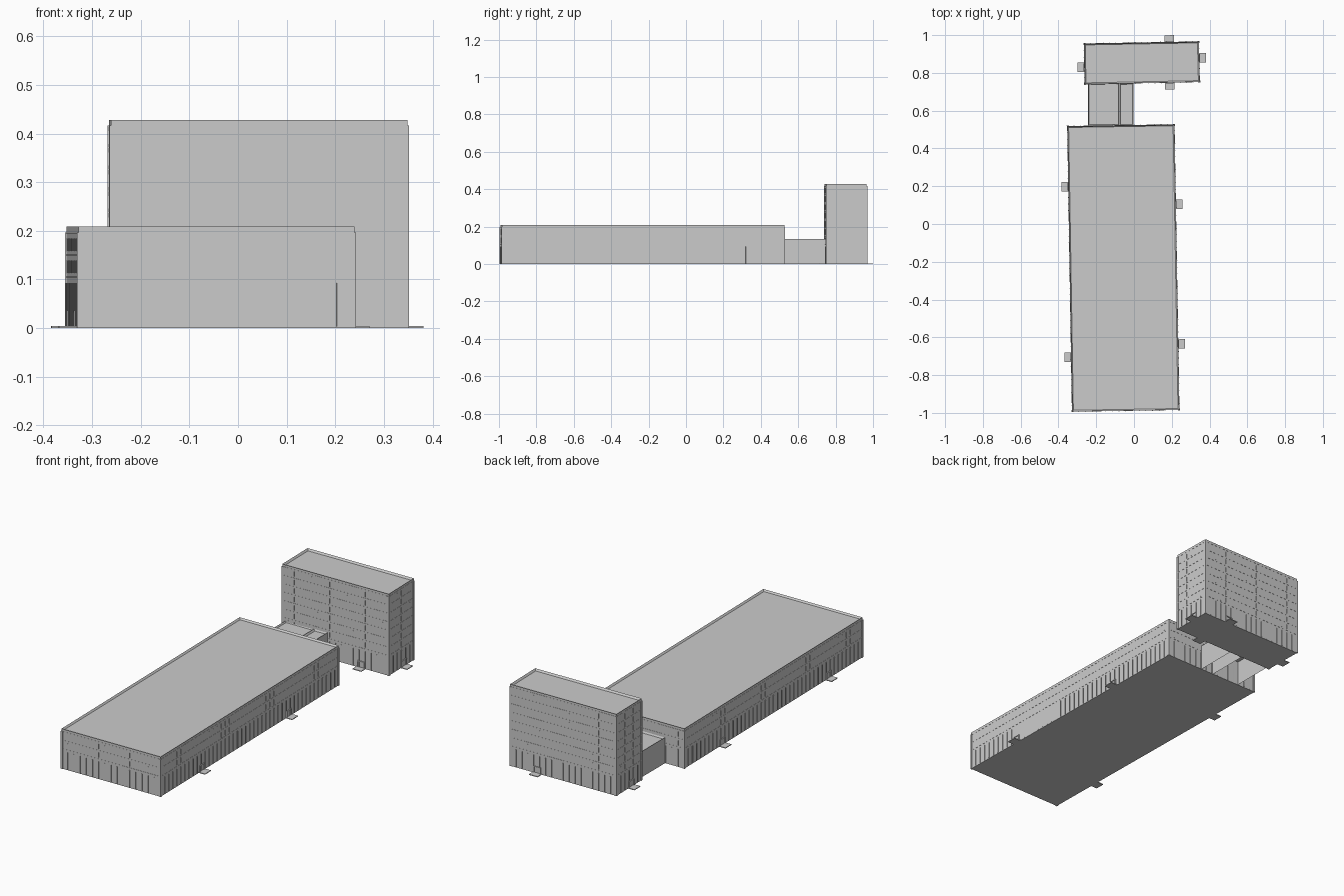
import bpy, bmesh
from mathutils import Vector, Matrix

if "Cube" in bpy.data.objects:
    bpy.data.objects.remove(bpy.data.objects["Cube"])

# Footprints, counter-clockwise from the front left corner
HALL = [(-0.328, -0.993), (0.240, -0.984), (0.214, 0.527), (-0.353, 0.518)]
TOWER = [(-0.261, 0.740), (0.348, 0.752), (0.343, 0.966), (-0.265, 0.955)]


def finish(bm, name):
    bmesh.ops.recalc_face_normals(bm, faces=bm.faces)
    mesh = bpy.data.meshes.new(name)
    bm.to_mesh(mesh)
    bm.free()
    obj = bpy.data.objects.new(name, mesh)
    bpy.context.collection.objects.link(obj)
    return obj


def block(name, plan, height, rim, drop, floor=True):
    """Prism with a raised parapet around a recessed roof."""
    bm = bmesh.new()
    base = bm.faces.new([bm.verts.new((x, y, 0)) for x, y in plan])
    ext = bmesh.ops.extrude_face_region(bm, geom=[base], use_keep_orig=True)
    top = [g for g in ext['geom'] if isinstance(g, bmesh.types.BMFace)][0]
    bmesh.ops.translate(bm, vec=(0, 0, height), verts=top.verts)
    bmesh.ops.recalc_face_normals(bm, faces=bm.faces)
    bmesh.ops.inset_region(bm, faces=[top], thickness=rim)
    bmesh.ops.translate(bm, vec=(0, 0, -drop), verts=top.verts)
    if not floor:
        bmesh.ops.delete(bm, geom=[base], context='FACES_ONLY')
    return finish(bm, name)


def walls(plan):
    """Yield start, direction, outward normal and length of each wall."""
    for i in range(4):
        a, b = Vector((*plan[i], 0)), Vector((*plan[(i + 1) % 4], 0))
        d = (b - a).normalized()
        yield a, d, Vector((d.y, -d.x, 0)), (b - a).length


def wall_box(bm, wall, s0, s1, z0, z1, out, inn=0.001):
    """Box on a wall, from s0 to s1 along it, reaching outward by out."""
    a, d, n, _ = wall
    c = a + d * (s0 + s1) / 2 + n * (out - inn) / 2
    m = Matrix((d, n, Vector((0, 0, 1)))).transposed().to_4x4()
    m.translation = (c.x, c.y, (z0 + z1) / 2)
    size = Matrix.Diagonal((s1 - s0, out + inn, z1 - z0, 1))
    bmesh.ops.create_cube(bm, size=1, matrix=m @ size)


def dress(label, plan, height, floor_lines):
    fins, bands, mullions, corners = (bmesh.new() for _ in range(4))
    for w in walls(plan):
        length = w[3]
        n = round(length / 0.0345)
        step = length / n
        for i in range(1, n):
            s = i * step
            # tall ground-floor fins and slim upper mullions
            wall_box(fins, w, s - 0.0015, s + 0.0015, 0.003, 0.093, 0.003)
            for z in floor_lines[:-1]:
                wall_box(mullions, w, s - 0.0007, s + 0.0007, z + 0.008, z + 0.034, 0.0006)
        # floor bands
        for z in floor_lines:
            wall_box(bands, w, 0.004, length - 0.004, z - 0.001, z + 0.001, 0.0008)
        # corner pilasters, stopping under the parapet
        wall_box(corners, w, -0.003, 0.008, 0, height - 0.012, 0.003)
        wall_box(corners, w, length - 0.008, length + 0.003, 0, height - 0.012, 0.003)
    finish(fins, label + "_ground_fins")
    finish(mullions, label + "_mullions")
    finish(bands, label + "_floor_bands")
    finish(corners, label + "_corner_pilasters")


def entrances(label, plan, spots):
    """Doorstep, door leaf and frame at (wall index, point along wall)."""
    steps, doors = bmesh.new(), bmesh.new()
    ws = list(walls(plan))
    for i, p in spots:
        w = ws[i]
        s = (Vector((*p, 0)) - w[0]).dot(w[1])
        wall_box(steps, w, s - 0.025, s + 0.025, 0, 0.004, 0.036)
        wall_box(doors, w, s - 0.016, s + 0.016, 0.004, 0.032, 0.002)
        for k in (-1, 1):
            wall_box(doors, w, s + k * 0.018 - 0.002, s + k * 0.018 + 0.002, 0.004, 0.036, 0.005)
        wall_box(doors, w, s - 0.02, s + 0.02, 0.032, 0.036, 0.005)
    finish(steps, label + "_doorsteps")
    finish(doors, label + "_doors")


# Long low hall
block("hall_body", HALL, 0.209, 0.010, 0.009)
dress("hall", HALL, 0.209, [0.105, 0.150, 0.195])
entrances("hall", HALL, [(1, (0.25, -0.635)), (1, (0.24, 0.105)),
                         (3, (-0.37, 0.197)), (3, (-0.355, -0.705))])

# Tower block at the back
block("tower_body", TOWER, 0.428, 0.010, 0.010)
dress("tower", TOWER, 0.428, [0.105 + 0.0443 * i for i in range(8)])
entrances("tower", TOWER, [(0, (0.19, 0.73)), (1, (0.365, 0.88)),
                           (2, (0.187, 0.98)), (3, (-0.285, 0.83))])

# Connecting link in two bays, open underneath
for side, x0, x1 in (("left", -0.243, -0.079), ("right", -0.076, -0.003)):
    plan = [(x0, 0.522), (x1, 0.523), (x1, 0.745), (x0, 0.743)]
    block("link_bay_" + side, plan, 0.135, 0.006, 0.008, floor=False)
